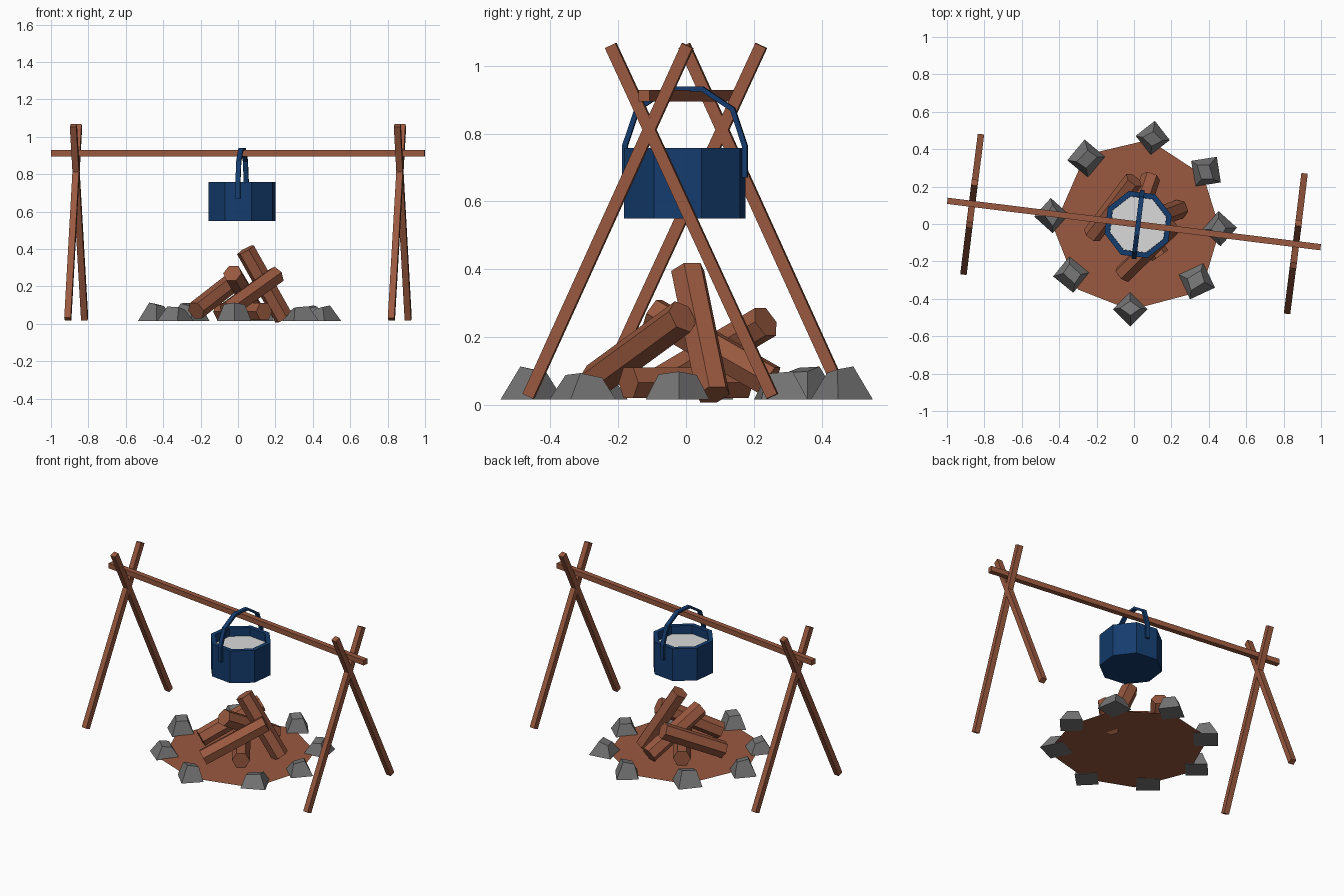
import bpy, bmesh, math
from mathutils import Vector, Matrix

if "Cube" in bpy.data.objects:
    bpy.data.objects.remove(bpy.data.objects["Cube"])


def material(name, rgb):
    m = bpy.data.materials.new(name)
    m.diffuse_color = (*rgb, 1)
    m.use_nodes = True
    m.node_tree.nodes["Principled BSDF"].inputs["Base Color"].default_value = m.diffuse_color
    return m


WOOD = material("brown wood", (0.32, 0.10, 0.05))
STONE = material("grey stone", (0.18, 0.18, 0.18))
BLUE = material("dark blue metal", (0.007, 0.045, 0.155))
WHITE = material("pale stew", (0.70, 0.70, 0.70))
GROUND = 0.02
YAW = math.radians(-7.1)      # the spit and pot are turned slightly


def finish(bm, name, mat):
    bmesh.ops.recalc_face_normals(bm, faces=bm.faces)
    me = bpy.data.meshes.new(name)
    bm.to_mesh(me)
    bm.free()
    me.materials.append(mat)
    ob = bpy.data.objects.new(name, me)
    bpy.context.collection.objects.link(ob)
    return ob


def prism(name, a, b, radius, sides, mat, twist=0.0):
    """Straight stick with flat ends from a to b."""
    a, b = Vector(a), Vector(b)
    d = b - a
    bm = bmesh.new()
    bmesh.ops.create_cone(bm, cap_ends=True, segments=sides, radius1=radius,
                          radius2=radius, depth=d.length)
    rot = d.to_track_quat('Z', 'Y').to_matrix().to_4x4()
    bm.transform(Matrix.Translation((a + b) / 2) @ rot @ Matrix.Rotation(twist, 4, 'Z'))
    return finish(bm, name, mat)


def ring(bm, radius, z, n=8):
    return [bm.verts.new((radius * math.cos((i + .5) * math.tau / n),
                          radius * math.sin((i + .5) * math.tau / n), z)) for i in range(n)]


def bridge(bm, r1, r2):
    n = len(r1)
    for i in range(n):
        j = (i + 1) % n
        bm.faces.new((r1[i], r1[j], r2[j], r2[i]))


# Spit and the two crossed supports (each the other turned by 180 degrees)
SQ = 0.0245
prism("spit", (-0.998, 0.124, 0.912), (0.998, -0.124, 0.912), 0.0235, 4, WOOD, math.pi / 4)
for side, s in (("right", 1), ("left", -1)):
    prism(side + "_outer_leg", (s * 0.82, s * -0.465, 0.025), (s * 0.88, s * 0.005, 1.06),
          SQ, 4, WOOD, math.pi / 4)
    prism(side + "_inner_leg", (s * 0.91, s * 0.255, 0.025), (s * 0.852, s * -0.222, 1.06),
          SQ, 4, WOOD, math.pi / 4)

# Pot: hollow octagonal shell
POT = Matrix.Translation((0.022, -0.003, 0)) @ Matrix.Rotation(YAW, 4, 'Z')
bm = bmesh.new()
rings = [ring(bm, r, z) for r, z in ((0.186, 0.55), (0.186, 0.758), (0.157, 0.758), (0.157, 0.68))]
for r1, r2 in zip(rings, rings[1:]):
    bridge(bm, r1, r2)
bm.faces.new(rings[0])
bm.faces.new(rings[-1])
finish(bm, "pot", BLUE).matrix_world = POT

# Stew surface inside the pot
bm = bmesh.new()
lo, hi = ring(bm, 0.156, 0.69), ring(bm, 0.156, 0.705)
bridge(bm, lo, hi)
bm.faces.new(hi)
bm.faces.new(lo)
finish(bm, "stew", WHITE).matrix_world = POT

# Bail handle: flat strip bent over the spit
half = [(0.178, 0.67), (0.178, 0.765), (0.142, 0.872), (0.052, 0.932)]
path = [Vector((-u, z)) for u, z in half] + [Vector((u, z)) for u, z in reversed(half)]
bm = bmesh.new()
loops = []
for i, p in enumerate(path):
    t = (path[min(i + 1, len(path) - 1)] - path[max(i - 1, 0)]).normalized()
    n = Vector((-t.y, t.x)) * 0.0075
    q = (p + n, p - n)
    loops.append([bm.verts.new((x, q[k].x, q[k].y))
                  for x, k in ((-0.013, 0), (0.013, 0), (0.013, 1), (-0.013, 1))])
for l1, l2 in zip(loops, loops[1:]):
    bridge(bm, l1, l2)
bm.faces.new(loops[0])
bm.faces.new(loops[-1])
finish(bm, "pot_handle", BLUE).matrix_world = POT

# Earth patch
bm = bmesh.new()
outline = [(-0.26, 0.37), (0.08, 0.45), (0.37, 0.26), (0.46, -0.03),
           (0.36, -0.36), (-0.02, -0.46), (-0.30, -0.35), (-0.43, -0.02)]
bm.faces.new([bm.verts.new((x, y, GROUND)) for x, y in reversed(outline)])
ob = finish(bm, "earth_patch", WOOD)
if ob.data.polygons[0].normal.z < 0:
    ob.data.flip_normals()

# Campfire logs
logs = [((0.245, 0.08, 0.03), (0.04, 0.005, 0.395)),
        ((-0.06, -0.27, 0.07), (0.205, -0.01, 0.26)),
        ((-0.225, -0.06, 0.07), (0.0, 0.235, 0.245)),
        ((0.09, 0.25, 0.07), (-0.03, -0.10, 0.27)),
        ((0.14, -0.17, 0.065), (-0.09, 0.17, 0.065))]
for i, (a, b) in enumerate(logs):
    prism(f"log_{i + 1}", a, b, 0.052, 6, WOOD, math.radians(30 if i != 1 else 10))

# Ring of stones: x, y, corner angle, corner radius, height
stones = [(-0.255, 0.35, 95, 0.102, 0.085), (0.10, 0.46, 83, 0.092, 0.085),
          (0.385, 0.28, 54, 0.098, 0.07), (0.457, -0.025, 3, 0.094, 0.07),
          (0.335, -0.305, 70, 0.104, 0.065), (-0.02, -0.455, 90, 0.092, 0.085),
          (-0.335, -0.27, 96, 0.098, 0.065), (-0.44, 0.045, 3, 0.094, 0.085)]
for i, (x, y, ang, rad, h) in enumerate(stones):
    c = Vector((x, y))
    out = c.normalized()
    tan = Vector((-out.y, out.x))
    base, top = [], []
    bm = bmesh.new()
    for k in range(4):
        t = math.radians(ang + 90 * k)
        v = Vector((math.cos(t), math.sin(t))) * rad
        w = out * (v.dot(out) * 0.42) + tan * (v.dot(tan) * 0.6) - out * 0.005
        base.append(bm.verts.new((*(c + v), GROUND - 0.004)))
        dz = 0.012 * w.dot(out) / 0.05
        top.append(bm.verts.new((*(c + w), GROUND + h + dz)))
    bridge(bm, base, top)
    bm.faces.new(base)
    bm.faces.new(top)
    finish(bm, f"stone_{i + 1}", STONE)
